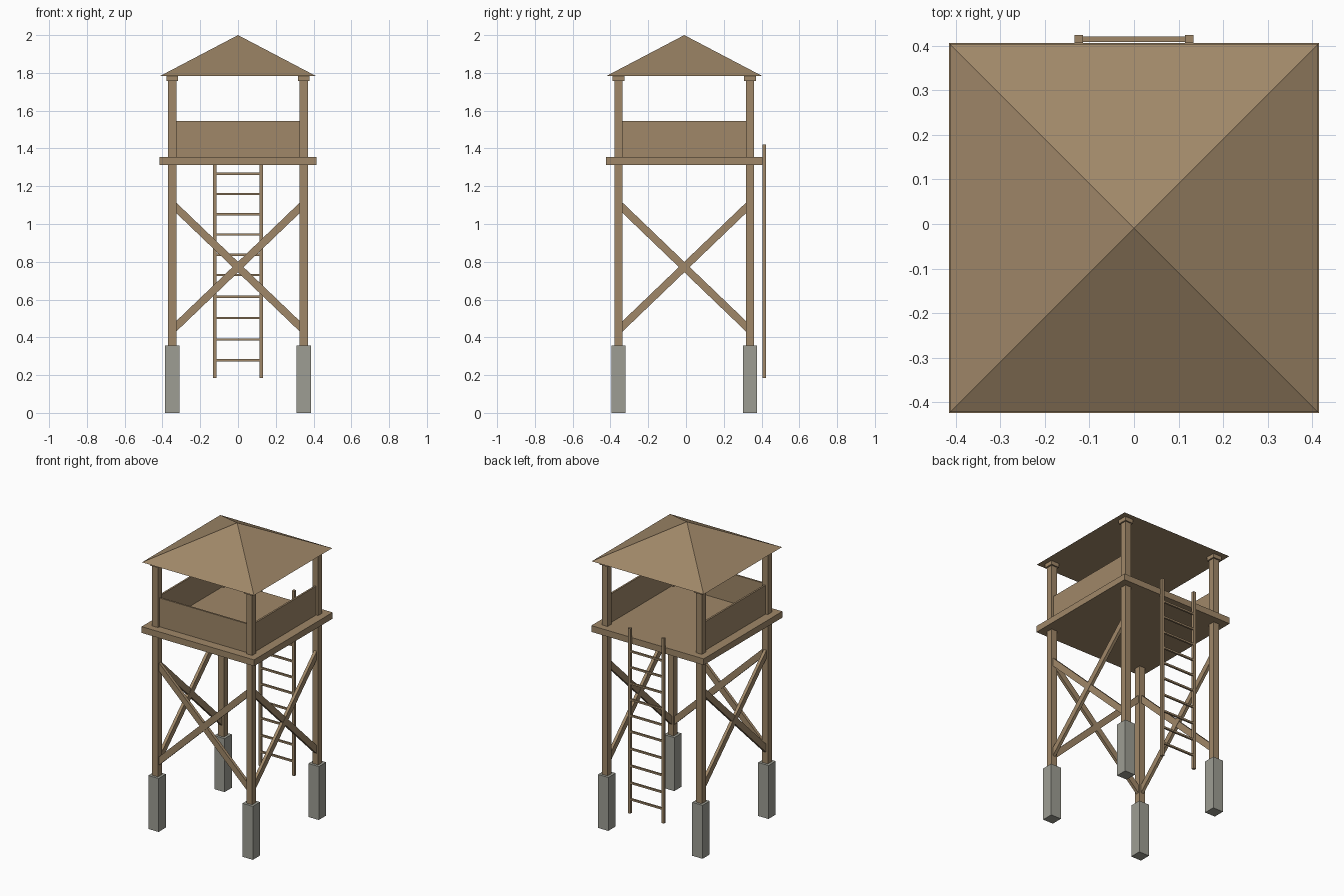
import bpy
import bmesh
from math import radians, atan2, hypot
from mathutils import Matrix, Vector

cube = bpy.data.objects.get("Cube")
if cube:
    bpy.data.objects.remove(cube, do_unlink=True)


def material(name, colour):
    mat = bpy.data.materials.new(name)
    mat.use_nodes = True
    mat.diffuse_color = (*colour, 1)
    bsdf = next(n for n in mat.node_tree.nodes if n.type == "BSDF_PRINCIPLED")
    bsdf.inputs["Base Color"].default_value = (*colour, 1)
    bsdf.inputs["Roughness"].default_value = 0.9
    return mat


WOOD = material("brown wood", (0.35, 0.245, 0.14))
STONE = material("grey concrete", (0.34, 0.34, 0.295))

CENTRE = Matrix.Translation((0, -0.009, 0))   # tower axis, ladder sits behind it
POST = 0.348                                  # post distance from the axis
DECK_LOW, DECK_TOP = 1.312, 1.354
EAVES = 1.783


def finish(name, bm, mat):
    mesh = bpy.data.meshes.new(name)
    bm.to_mesh(mesh)
    bm.free()
    mesh.materials.append(mat)
    obj = bpy.data.objects.new(name, mesh)
    bpy.context.collection.objects.link(obj)
    return obj


def box(name, size, place, mat=WOOD):
    """Box of the given size, placed by a matrix relative to the tower axis."""
    bm = bmesh.new()
    bmesh.ops.create_cube(bm, size=1, matrix=CENTRE @ place @ Matrix.Diagonal((*size, 1)))
    return finish(name, bm, mat)


def upright(name, x, y, half, low, high, mat=WOOD):
    """Square upright standing between two heights."""
    place = Matrix.Translation((x, y, (low + high) / 2))
    return box(name, (half * 2, half * 2, high - low), place, mat)


# Four legs: footing, post and cap
for side, sx in (("right", -1), ("left", 1)):
    for end, sy in (("front", -1), ("back", 1)):
        x, y = sx * POST, sy * POST
        tag = f"{end}_{side}"
        upright(f"{tag}_footing", x, y, 0.038, 0, 0.357, STONE)
        upright(f"{tag}_post", x, y, 0.0215, 0.357, EAVES)
        upright(f"{tag}_post_cap", x, y, 0.031, 1.757, EAVES)

# Lookout deck
upright("deck", 0, 0, 0.415, DECK_LOW, DECK_TOP)

# Parapet and cross braces on three sides, the back stays open for the ladder
run, rise = 0.69, 0.662
tilt = atan2(rise, run)
for side, turn in (("front", 0), ("left", 90), ("right", -90)):
    face = Matrix.Rotation(radians(turn), 4, "Z")
    wall = Matrix.Translation((0, -POST, (DECK_TOP + 1.546) / 2))
    box(f"{side}_parapet", (POST * 2 - 0.04, 0.012, 1.546 - DECK_TOP), face @ wall)
    for label, sign in (("rising", -1), ("falling", 1)):
        middle = Matrix.Translation((0, -POST + sign * 0.001, 0.772))
        lean = Matrix.Rotation(sign * tilt, 4, "Y")
        box(f"{side}_{label}_brace", (hypot(run, rise), 0.02, 0.04), face @ middle @ lean)

# Pyramid roof with a flat underside
bm = bmesh.new()
half = 0.4135
eaves = [bm.verts.new((x * half, y * half, EAVES))
         for x, y in ((-1, -1), (1, -1), (1, 1), (-1, 1))]
apex = bm.verts.new((0, 0, 2))
bm.faces.new(reversed(eaves))
for i, corner in enumerate(eaves):
    bm.faces.new((corner, eaves[(i + 1) % 4], apex))
bm.transform(CENTRE)
finish("roof", bm, WOOD)

# Ladder behind the deck
LADDER_Y = 0.424
for side, sx in (("right", -1), ("left", 1)):
    upright(f"ladder_{side}_rail", sx * 0.124, LADDER_Y, 0.0092, 0.185, 1.42)
rungs = (0.278, 0.388, 0.502, 0.615, 0.730, 0.837, 0.944, 1.052, 1.159, 1.266)
for i, z in enumerate(rungs):
    place = Matrix.Translation(Vector((0, LADDER_Y, z)))
    box(f"ladder_rung_{i + 1}", (0.24, 0.012, 0.012), place)
